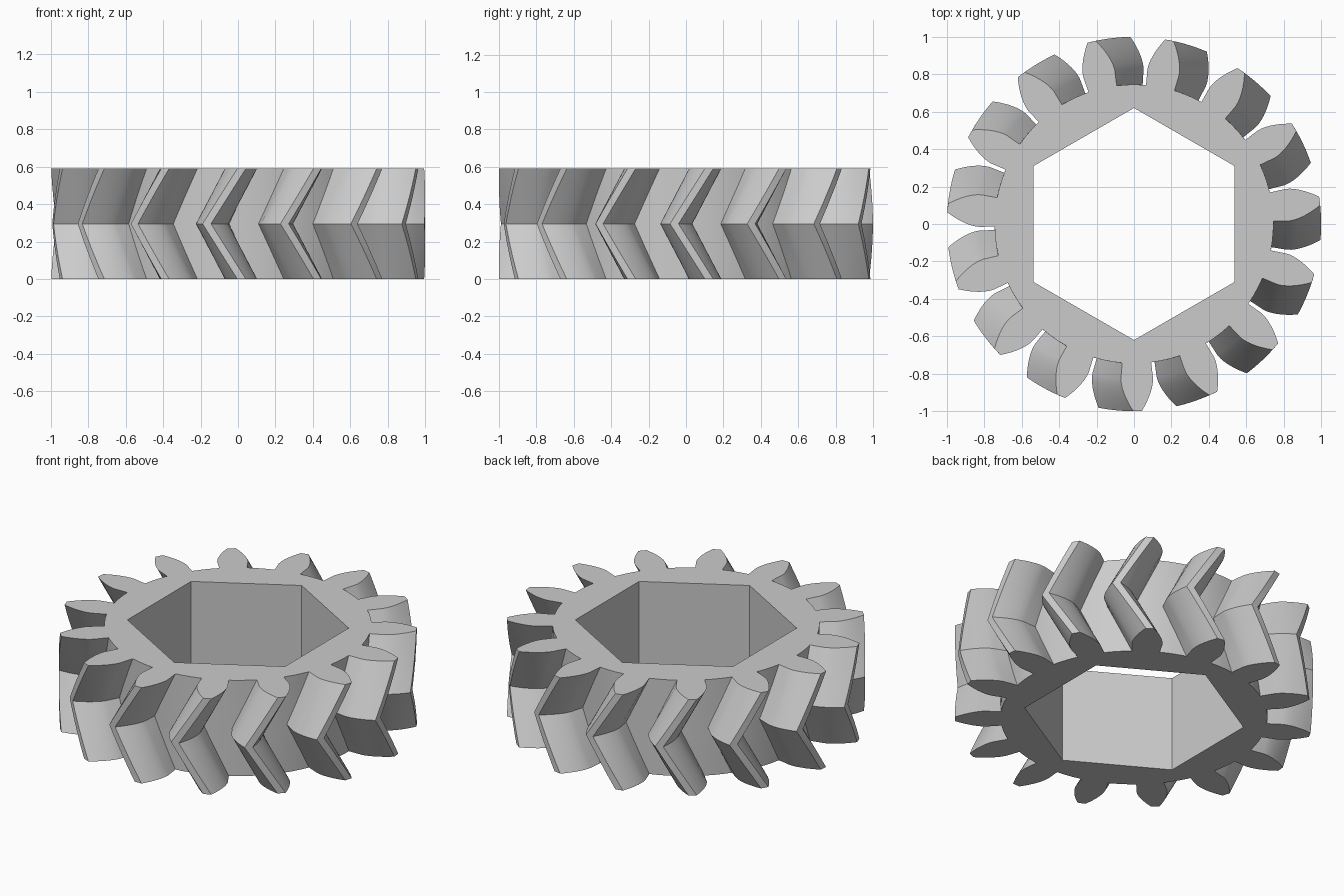
import bpy, bmesh
from math import sin, cos, tan, acos, radians, sqrt, pi

if "Cube" in bpy.data.objects:
    bpy.data.objects.remove(bpy.data.objects["Cube"], do_unlink=True)

TEETH, HEIGHT = 15, 0.59
ROOT_R, BASE_R, TIP_R = 0.745, 0.829, 1.0
HALF_BASE = radians(5.95)          # half tooth angle at the base circle
MID_ANGLE, TWIST = radians(-3.6), radians(10.7)
HEX_R = 0.62
STEPS, SLICES = 7, 12


def flank():
    """Radial foot followed by an involute, as (radius, half angle)."""
    pts = [(ROOT_R, HALF_BASE)]
    for i in range(STEPS + 1):
        r = BASE_R + (TIP_R - BASE_R) * i / STEPS
        a = acos(BASE_R / r)
        pts.append((r, HALF_BASE - (tan(a) - a)))
    return pts


def gear_profile():
    """Counter-clockwise polar outline of all teeth."""
    side = flank()
    pitch = 2 * pi / TEETH
    out = []
    for t in range(TEETH):
        c = t * pitch
        out += [(r, c - h) for r, h in side]
        out += [(r, c + h) for r, h in reversed(side)]
        gap = pitch - 2 * HALF_BASE
        out += [(ROOT_R, c + HALF_BASE + gap * k / 3) for k in (1, 2)]
    return out


def add_ring(bm, polar, turn, z):
    return [bm.verts.new((r * cos(a + turn), r * sin(a + turn), z)) for r, a in polar]


def loft(bm, rings):
    for low, high in zip(rings, rings[1:]):
        n = len(low)
        for i in range(n):
            j = (i + 1) % n
            bm.faces.new((low[i], low[j], high[j], high[i]))


def ring_edges(bm, ring):
    return [bm.edges.get((ring[i - 1], ring[i])) for i in range(len(ring))]


bm = bmesh.new()

# Toothed rim: the twist reverses at mid height
outline = gear_profile()
rim = []
for s in range(SLICES + 1):
    f = s / SLICES
    rim.append(add_ring(bm, outline, MID_ANGLE + TWIST * abs(2 * f - 1), HEIGHT * f))
loft(bm, rim)

# Hexagonal bore
hexagon = [(HEX_R, pi / 2 + k * pi / 3) for k in range(6)]
bore = [add_ring(bm, hexagon, 0, z) for z in (0, HEIGHT)]
loft(bm, bore)

# Flat end faces between rim and bore
for k, normal in ((0, (0, 0, -1)), (-1, (0, 0, 1))):
    edges = ring_edges(bm, rim[k]) + ring_edges(bm, bore[k])
    bmesh.ops.triangle_fill(bm, use_beauty=True, edges=edges, normal=normal)
bmesh.ops.recalc_face_normals(bm, faces=bm.faces)

mesh = bpy.data.meshes.new("herringbone_gear")
bm.to_mesh(mesh)
bm.free()
gear = bpy.data.objects.new("herringbone_gear", mesh)
bpy.context.collection.objects.link(gear)

# Plain grey material
grey = bpy.data.materials.new("light_grey")
grey.use_nodes = True
colour = (0.6, 0.6, 0.6, 1)
grey.diffuse_color = colour
grey.node_tree.nodes["Principled BSDF"].inputs["Base Color"].default_value = colour
mesh.materials.append(grey)

bpy.context.view_layer.objects.active = gear
gear.select_set(True)
bpy.ops.object.shade_smooth_by_angle(angle=radians(25))
